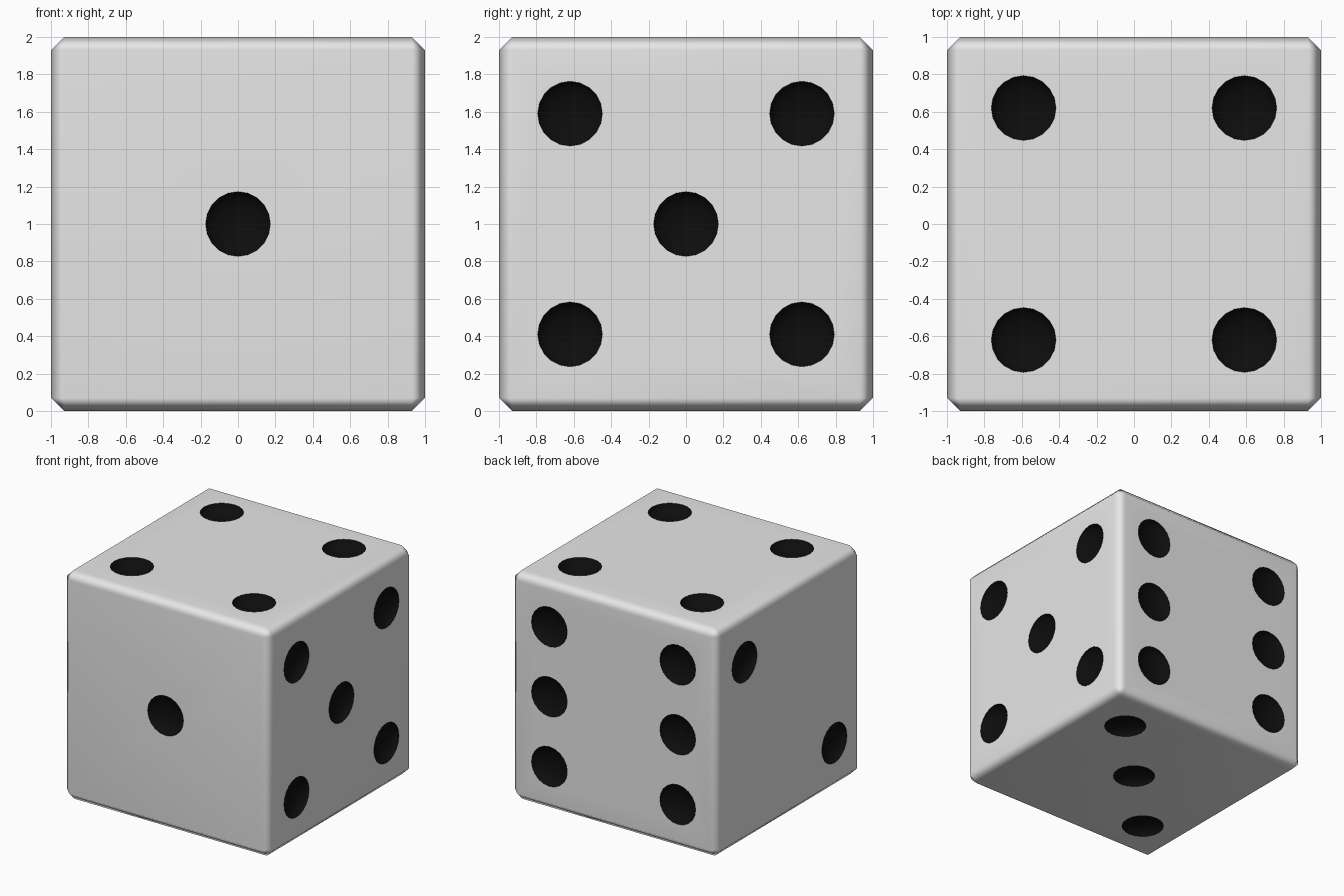
import bpy, bmesh, math
from mathutils import Vector, Matrix

if "Cube" in bpy.data.objects:
    bpy.data.objects.remove(bpy.data.objects["Cube"])


def material(name, rgb):
    m = bpy.data.materials.new(name)
    m.diffuse_color = (*rgb, 1)
    m.use_nodes = True
    m.node_tree.nodes["Principled BSDF"].inputs["Base Color"].default_value = m.diffuse_color
    return m


def make_object(name, bm):
    me = bpy.data.meshes.new(name)
    bm.to_mesh(me)
    bm.free()
    ob = bpy.data.objects.new(name, me)
    bpy.context.collection.objects.link(ob)
    return ob


ivory = material("off_white", (0.8, 0.8, 0.8))
black = material("black", (0.004, 0.004, 0.004))
R, DEPTH, A, B = 0.174, 0.08, 0.62, 0.59

# Die body: chamfered cube standing on the ground
bm = bmesh.new()
bmesh.ops.create_cube(bm, size=2, matrix=Matrix.Translation((0, 0, 1)))
bmesh.ops.bevel(bm, geom=bm.edges[:], offset=0.07, segments=1, affect='EDGES', profile=0.5)
die = make_object("die_body", bm)

# Pip layout: outward normal -> offsets from the face centre
corners = [(-1, -1), (-1, 1), (1, -1), (1, 1)]
layout = {
    (0, -1, 0): [(0, 0, 0)],
    (-1, 0, 0): [(0, A, B), (0, -A, -B)],
    (0, 0, -1): [(B, B, 0), (0, 0, 0), (-B, -B, 0)],
    (0, 0, 1): [(B * i, A * j, 0) for i, j in corners],
    (1, 0, 0): [(0, A * i, B * j) for i, j in corners] + [(0, 0, 0)],
    (0, 1, 0): [(A * i, 0, 0.61 * j) for i in (-1, 1) for j in (-1, 0, 1)],
}

# Pip cutter: flattened balls sunk in every face
bm = bmesh.new()
for normal, offsets in layout.items():
    n = Vector(normal)
    turn = n.to_track_quat('Z', 'Y').to_matrix().to_4x4()
    for off in offsets:
        place = Matrix.Translation(Vector((0, 0, 1)) + n * 1.003 + Vector(off))
        bmesh.ops.create_uvsphere(bm, u_segments=20, v_segments=10, radius=1,
                                  matrix=place @ turn @ Matrix.Diagonal((R, R, DEPTH, 1)))
cutter = make_object("pip_cutter", bm)
cutter.hide_render = True

# Cut the pips, then drop the cutter
bpy.context.view_layer.objects.active = die
die.select_set(True)
cut = die.modifiers.new("pips", 'BOOLEAN')
cut.operation = 'DIFFERENCE'
cut.solver = 'EXACT'
cut.object = cutter
bpy.ops.object.modifier_apply(modifier=cut.name)
bpy.data.objects.remove(cutter)

# Paint every face that lies below the outer surface and away from the edges
die.data.materials.clear()
die.data.materials.append(ivory)
die.data.materials.append(black)
for p in die.data.polygons:
    d = sorted(abs(v) for v in (p.center - Vector((0, 0, 1))))
    p.material_index = 1 if d[2] < 0.9995 and d[1] < 0.85 else 0

# Soft edges, crisp pip rims
bpy.ops.object.shade_smooth_by_angle(angle=math.radians(60))
wn = die.modifiers.new("soft_edges", 'WEIGHTED_NORMAL')
wn.keep_sharp = True
